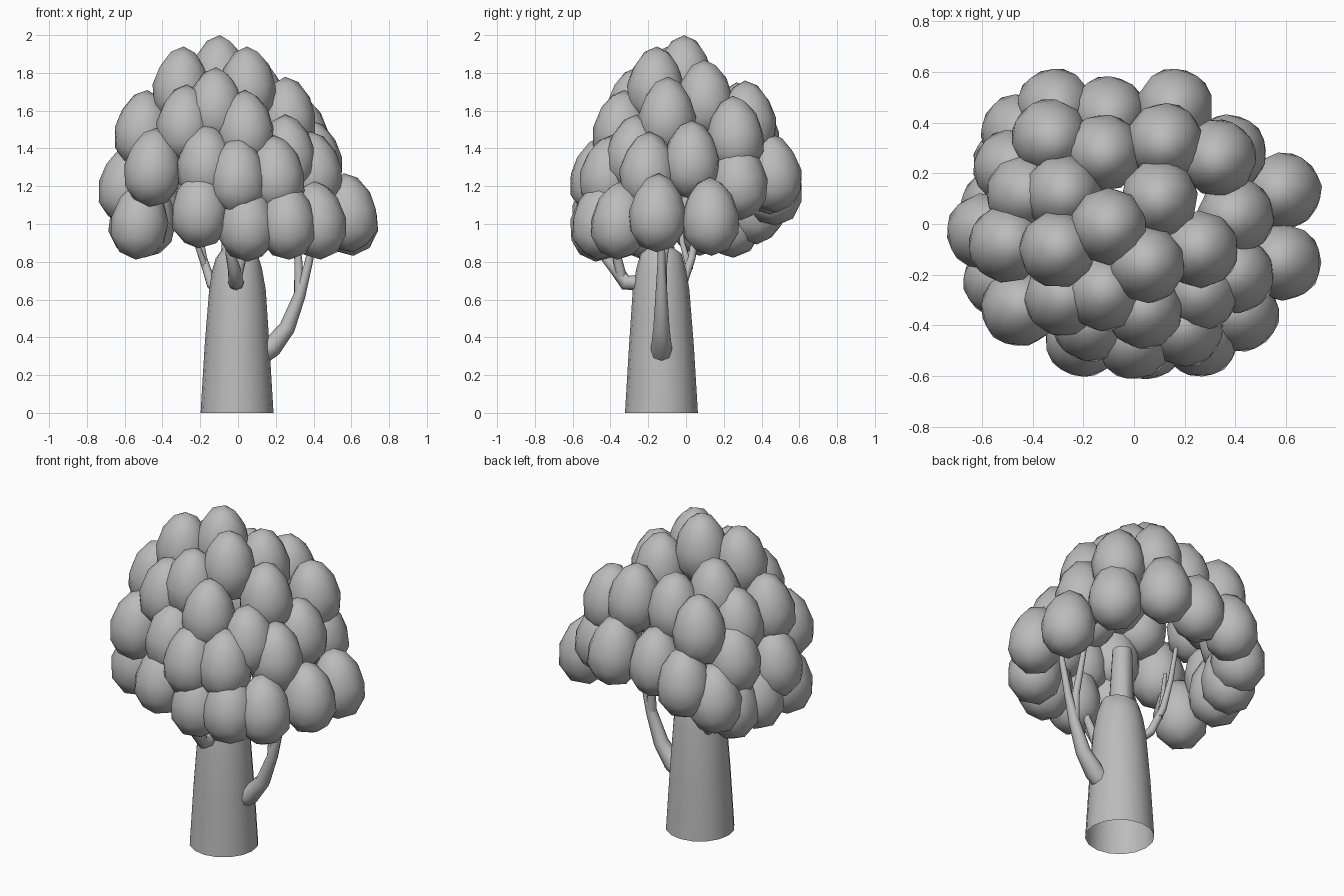
import bpy, bmesh, math, random
from mathutils import Vector, Matrix

if "Cube" in bpy.data.objects:
    bpy.data.objects.remove(bpy.data.objects["Cube"])

random.seed(4)
grey = bpy.data.materials.new("plain grey")
grey.diffuse_color = (0.5, 0.5, 0.5, 1)
grey.use_nodes = True
grey.node_tree.nodes["Principled BSDF"].inputs["Base Color"].default_value = grey.diffuse_color


def tube(name, points, resolution=2, caps=True):
    """Round tapered limb through (x, y, z, radius) points."""
    cu = bpy.data.curves.new(name, 'CURVE')
    cu.dimensions = '3D'
    cu.bevel_depth = 1.0
    cu.bevel_resolution = resolution
    cu.use_fill_caps = caps
    sp = cu.splines.new('POLY')
    sp.points.add(len(points) - 1)
    for p, (x, y, z, r) in zip(sp.points, points):
        p.co = (x, y, z, 1)
        p.radius = r
    sp.use_smooth = True
    ob = bpy.data.objects.new(name, cu)
    bpy.context.collection.objects.link(ob)
    bpy.ops.object.select_all(action='DESELECT')
    ob.select_set(True)
    bpy.context.view_layer.objects.active = ob
    bpy.ops.object.convert(target='MESH')
    ob = bpy.context.object
    ob.data.materials.clear()
    ob.data.materials.append(grey)
    bpy.ops.object.shade_smooth_by_angle(angle=math.radians(50))
    return ob


# Trunk: wide tapered base (open underneath), shoulder, thinner core up into the crown
tube("trunk", [(-.005, -.13, 0, .193), (-.005, -.13, .35, .172), (-.003, -.132, .65, .15),
               (-.005, -.132, .76, .132), (-.01, -.132, .84, .11), (-.02, -.132, .87, .07),
               (-.02, -.125, 1.2, .055)], 6, caps=False)

# Branches, each with a thin fork
tube("right_branch", [(.1, -.13, .3, .06), (.18, -.13, .35, .055), (.26, -.13, .45, .043),
                      (.325, -.13, .62, .032), (.37, -.13, .78, .022), (.43, -.13, 1.05, .015)])
tube("right_branch_fork", [(.325, -.13, .62, .03), (.32, -.12, .8, .022), (.29, -.08, 1.1, .015)])
tube("front_branch", [(-.01, -.22, .69, .045), (-.01, -.32, .69, .04), (-.02, -.37, .76, .034),
                      (-.04, -.44, .84, .026), (-.06, -.46, 1.0, .015)])
tube("front_branch_fork", [(-.01, -.34, .71, .03), (.03, -.37, .85, .022), (.05, -.4, 1.05, .014)])
tube("left_branch", [(-.08, -.09, .62, .028), (-.14, -.02, .68, .026), (-.185, .03, .82, .021),
                     (-.215, .06, 1.0, .016), (-.23, .09, 1.2, .012)])
tube("left_branch_fork", [(-.17, .02, .76, .018), (-.22, -.02, .9, .014), (-.26, -.04, 1.1, .011)])

# Leaf clumps: egg-shaped, pointed at the top, forming a hollow crown
CROWN = [
    # lowest ring
    (-.52, -.22, 1.02), (-.2, -.45, 1.08), (.05, -.46, 1.01), (.26, -.45, 1.02),
    (.42, -.35, 1.02), (.585, -.15, 1.06), (.585, .13, 1.04), (-.53, .07, 1.04),
    (-.48, .24, 1.03), (-.45, .36, 1.1),
    # middle ring
    (-.45, -.33, 1.3), (-.17, -.39, 1.32), (0, -.46, 1.25), (.2, -.41, 1.26),
    (.4, -.2, 1.28), (-.585, -.03, 1.21), (.4, .03, 1.34), (.37, .28, 1.23),
    (.16, .46, 1.27), (-.1, .43, 1.26), (-.31, .46, 1.2), (-.48, .22, 1.3),
    (.26, -.27, 1.37),
    # upper ring
    (-.28, -.29, 1.53), (.04, -.34, 1.5), (-.12, -.27, 1.62), (.26, -.1, 1.57),
    (-.5, -.08, 1.5), (-.43, .12, 1.47), (-.33, .34, 1.48), (-.12, .28, 1.54),
    (.12, .325, 1.55), (.33, .26, 1.47),
    # top
    (-.28, .12, 1.61), (-.3, -.1, 1.73), (-.1, -.01, 1.79), (.05, -.16, 1.73), (.1, .1, 1.66),
]
for i, (x, y, z) in enumerate(CROWN):
    bm = bmesh.new()
    bmesh.ops.create_icosphere(bm, subdivisions=2, radius=1)
    bm.transform(Matrix.Rotation(random.uniform(0, 6.28), 4, 'Z'))
    for v in bm.verts:
        taper = 1 - .18 * v.co.z
        v.co = Vector((v.co.x * .153 * taper, v.co.y * .153 * taper, v.co.z * .21))
    # lean the tip slightly towards the trunk axis
    lean = Vector((0, 0, 1)).rotation_difference(Vector((-x * .2, -y * .2, 1)))
    bm.transform(Matrix.Translation((x, y, z)) @ lean.to_matrix().to_4x4())
    for f in bm.faces:
        f.smooth = True
    me = bpy.data.meshes.new(f"leaf_clump_{i + 1}")
    bm.to_mesh(me)
    bm.free()
    me.materials.append(grey)
    bpy.context.collection.objects.link(bpy.data.objects.new(me.name, me))
